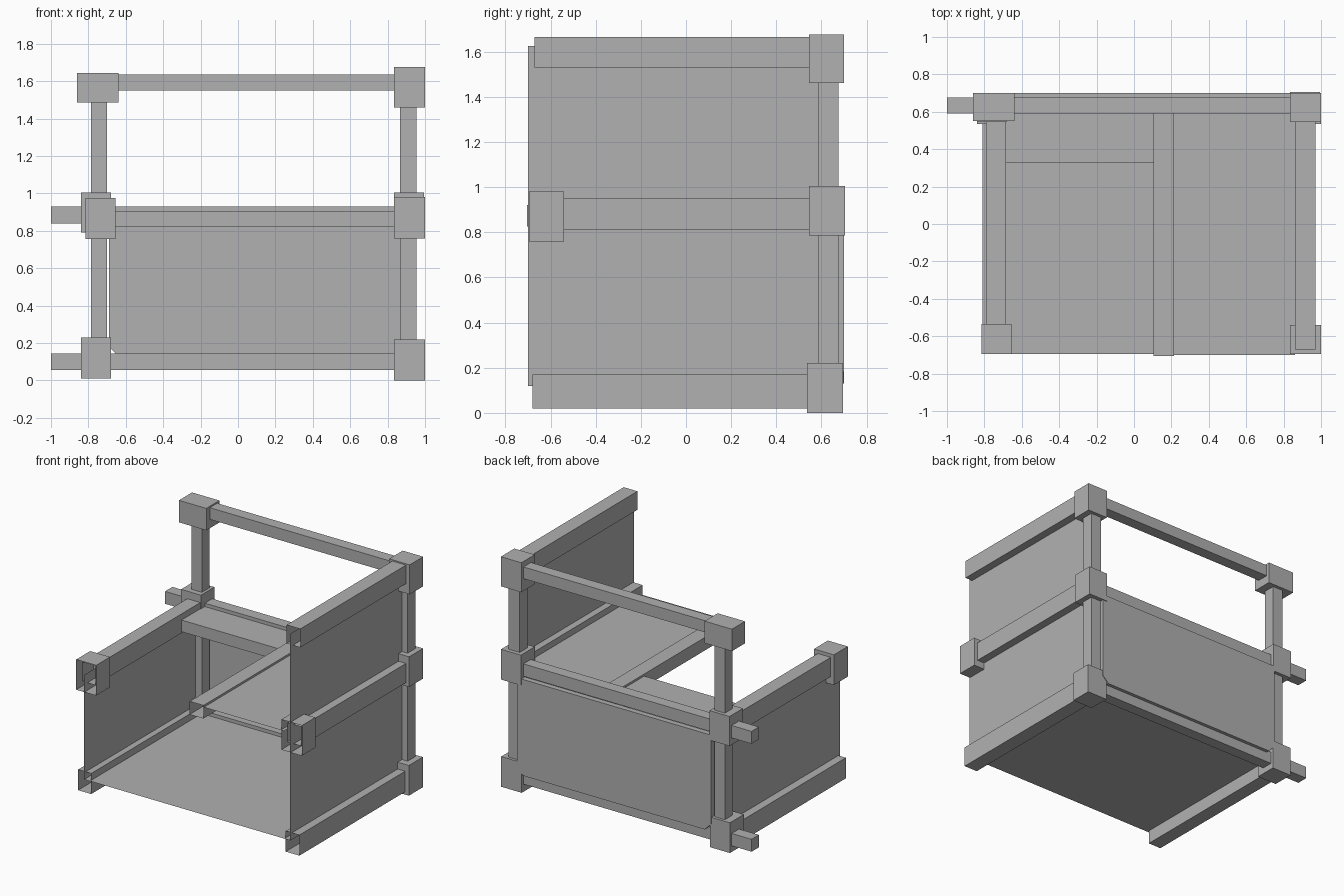
import bpy, bmesh

if "Cube" in bpy.data.objects:
    bpy.data.objects.remove(bpy.data.objects["Cube"])

grey = bpy.data.materials.new("dark_grey")
grey.diffuse_color = (0.44, 0.44, 0.44, 1)
grey.use_nodes = True
grey.node_tree.nodes["Principled BSDF"].inputs["Base Color"].default_value = grey.diffuse_color


def link(name, bm):
    mesh = bpy.data.meshes.new(name)
    bm.to_mesh(mesh)
    bm.free()
    mesh.materials.append(grey)
    obj = bpy.data.objects.new(name, mesh)
    bpy.context.collection.objects.link(obj)
    return obj


def box(name, x, y, z, open_front=False):
    """Box from (min, max) ranges; open_front leaves the sawn -y end uncapped."""
    bm = bmesh.new()
    bmesh.ops.create_cube(bm, size=1)
    for v in bm.verts:
        for i, (lo, hi) in enumerate((x, y, z)):
            v.co[i] = lo if v.co[i] < 0 else hi
    if open_front:
        bm.normal_update()
        ends = [f for f in bm.faces if f.normal.y < -0.9]
        bmesh.ops.delete(bm, geom=ends, context='FACES_ONLY')
    return link(name, bm)


def sheet(name, *corners):
    """Single flat panel through the given corners."""
    bm = bmesh.new()
    bm.faces.new([bm.verts.new(c) for c in corners])
    return link(name, bm)


# Corner posts
box("left_post", (-0.785, -0.70), (0.585, 0.675), (0.1, 1.55))
box("right_post", (0.865, 0.955), (0.585, 0.675), (0.1, 1.55))

# Joint blocks on the back posts
for name, x, y, z in (
    ("left_top_joint", (-0.86, -0.64), (0.55, 0.70), (1.485, 1.645)),
    ("left_mid_joint", (-0.84, -0.68), (0.545, 0.70), (0.79, 1.005)),
    ("left_bottom_joint", (-0.84, -0.68), (0.535, 0.695), (0.01, 0.23)),
    ("right_top_joint", (0.835, 1.0), (0.545, 0.70), (1.46, 1.675)),
    ("right_mid_joint", (0.835, 0.995), (0.545, 0.705), (0.785, 1.005)),
    ("right_bottom_joint", (0.835, 1.0), (0.535, 0.695), (0.0, 0.22)),
):
    box(name, x, y, z)

# Open joint blocks at the front ends of the middle rails
box("left_front_joint", (-0.815, -0.655), (-0.695, -0.535), (0.755, 0.975), True)
box("right_front_joint", (0.835, 1.0), (-0.695, -0.54), (0.76, 0.98), True)

# Back rails; the lower two run past the left post
for name, x0, z in (("top", -0.70, (1.55, 1.635)),
                    ("mid", -1.0, (0.84, 0.93)),
                    ("bottom", -1.0, (0.055, 0.145))):
    box(f"back_{name}_rail", (x0, 0.88), (0.59, 0.675), z)

# Side rails
box("right_top_rail", (0.86, 0.97), (-0.67, 0.56), (1.53, 1.665), True)
box("right_mid_rail", (0.86, 0.97), (-0.66, 0.56), (0.81, 0.95), True)
box("right_bottom_rail", (0.86, 0.97), (-0.68, 0.56), (0.02, 0.17), True)
box("left_mid_rail", (-0.79, -0.685), (-0.66, 0.56), (0.81, 0.95), True)
box("left_bottom_rail", (-0.81, -0.705), (-0.68, 0.56), (0.02, 0.17), True)

# Thin side walls: full height on the right, half height on the left
for name, x, top in (("right_wall", 0.91, 1.625), ("left_wall", -0.75, 0.88)):
    sheet(name, (x, -0.70, 0.12), (x, 0.63, 0.12), (x, 0.63, top), (x, -0.70, top))

# Back wall panel with clipped lower corners
bm = bmesh.new()
outline = [(-0.69, 0.18), (-0.64, 0.13), (0.82, 0.13), (0.87, 0.18),
           (0.87, 0.83), (-0.69, 0.83)]
face = bm.faces.new([bm.verts.new((x, 0.66, z)) for x, z in outline])
extruded = bmesh.ops.extrude_face_region(bm, geom=[face])["geom"]
bmesh.ops.translate(bm, vec=(0, 0.04, 0),
                    verts=[g for g in extruded if isinstance(g, bmesh.types.BMVert)])
bmesh.ops.recalc_face_normals(bm, faces=bm.faces)
link("back_wall", bm)

# Thin ground floor
sheet("floor", (-0.75, -0.695, 0.12), (0.91, -0.695, 0.12),
      (0.91, 0.63, 0.12), (-0.75, 0.63, 0.12))

# Upper deck: cross beam, thin right half deck and box walkway along the back
box("cross_beam", (0.105, 0.215), (-0.705, 0.59), (0.825, 0.92), True)
sheet("upper_deck", (0.2, -0.70, 0.905), (0.86, -0.70, 0.905),
      (0.86, 0.59, 0.905), (0.2, 0.59, 0.905))
box("back_walkway", (-0.69, 0.86), (0.33, 0.59), (0.82, 0.905))
